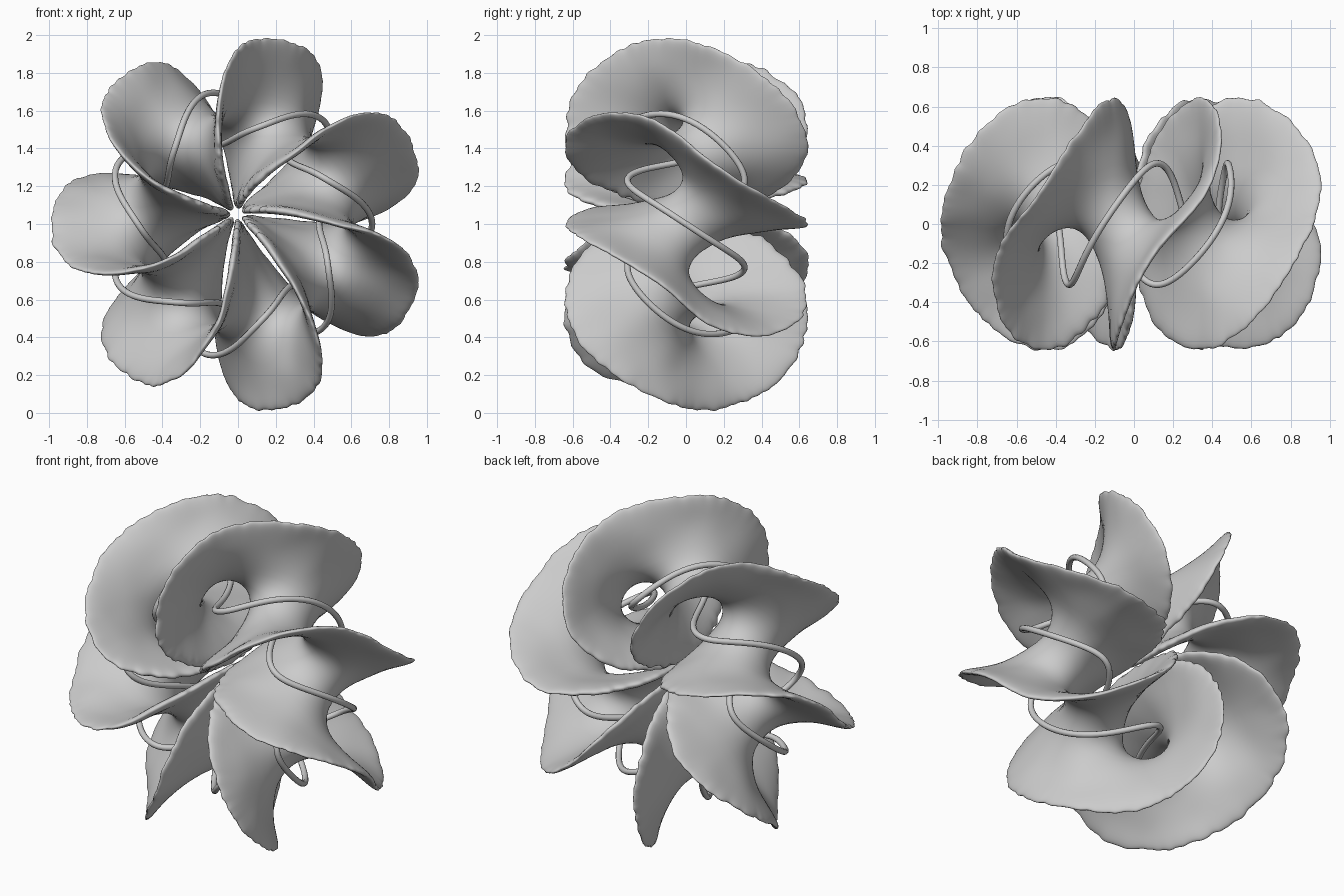
import bpy, bmesh, math
from mathutils import Vector, noise

if "Cube" in bpy.data.objects:
    bpy.data.objects.remove(bpy.data.objects["Cube"])

TWIST = 3.5            # turns around the ring: seven half twists
STEPS, N = 900, 32     # steps round the ring, points across the ribbon
HALF_THICK = 0.02


def ring_point(theta, r, y, cx=0.0, cz=1.0):
    return Vector((cx + r * math.cos(theta), y, cz + r * math.sin(theta)))


def ribbon_mid(theta, s):
    phi = math.pi / 2 - TWIST * theta
    phi -= 0.28 * abs(s) * math.sin(2 * phi)      # blades flatten towards discs
    r = 0.565 - 0.047 * s * s + 0.482 * s * math.cos(phi)
    # the hub sits a little up and left of the middle of the petals
    w = min(1, max(0, (0.55 - r) / 0.45))
    w = w * w * (3 - 2 * w)
    return ring_point(theta, r, 0.64 * s * math.sin(phi), 0.015 - 0.025 * w, 1 + 0.05 * w)


def ribbon_point(theta, s, side):
    # ragged rim
    rim = ribbon_mid(theta, math.copysign(1, s))
    wob = 0.015 * noise.noise(rim * 9) + 0.028 * noise.noise(rim * 20)
    s2 = s * (1 + wob * abs(s) ** 3)
    p, e = ribbon_mid(theta, s2), 1e-3
    n = (ribbon_mid(theta + e, s2) - ribbon_mid(theta - e, s2)).cross(
        ribbon_mid(theta, s2 + e) - ribbon_mid(theta, s2 - e))
    if n.length > 0:
        n.normalize()
    # rims thicken and fuse near the hub
    r = math.hypot(p.x, p.z - 1.05)
    bead = 0.012 * abs(s) ** 4 * min(1, max(0, (0.5 - r) / 0.25))
    t = (HALF_THICK + bead) * math.sqrt(max(0, 1 - abs(s) ** 12))
    # gentle hand-made unevenness
    return p + n * (side * t) + noise.noise_vector(p * 5) * 0.008


# twisted one-sided ribbon, closed on itself with a half turn
bm = bmesh.new()
rings = []
for i in range(STEPS):
    theta = 2 * math.pi * i / STEPS
    ring = []
    for j in range(2 * N):
        s = -math.cos(math.pi * j / N)
        ring.append(bm.verts.new(ribbon_point(theta, s, 1 if j < N else -1)))
    rings.append(ring)
for i in range(STEPS):
    a = rings[i]
    b = rings[i + 1] if i + 1 < STEPS else rings[0][N:] + rings[0][:N]
    for j in range(2 * N):
        k = (j + 1) % (2 * N)
        bm.faces.new((a[j], a[k], b[k], b[j]))
bmesh.ops.recalc_face_normals(bm, faces=bm.faces)
for f in bm.faces:
    f.smooth = True
mesh = bpy.data.meshes.new("twisted_ribbon")
bm.to_mesh(mesh)
bm.free()
bpy.context.collection.objects.link(bpy.data.objects.new("twisted_ribbon", mesh))

# wire winding through the channel between the blades, twice round
curve = bpy.data.curves.new("winding_wire", 'CURVE')
curve.dimensions = '3D'
curve.bevel_depth = 0.017
curve.bevel_resolution = 3
count = 420
spline = curve.splines.new('POLY')
spline.points.add(count - 1)
for i, pt in enumerate(spline.points):
    theta = 4 * math.pi * i / count
    psi = TWIST * theta
    r = 0.55 + 0.13 * math.cos(psi) + 0.02 * math.cos(2 * psi) + 0.01 * math.cos(3 * psi)
    pt.co = (*ring_point(theta, r, -0.31 * math.sin(psi)), 1)
spline.use_cyclic_u = True
spline.use_smooth = True
bpy.context.collection.objects.link(bpy.data.objects.new("winding_wire", curve))
